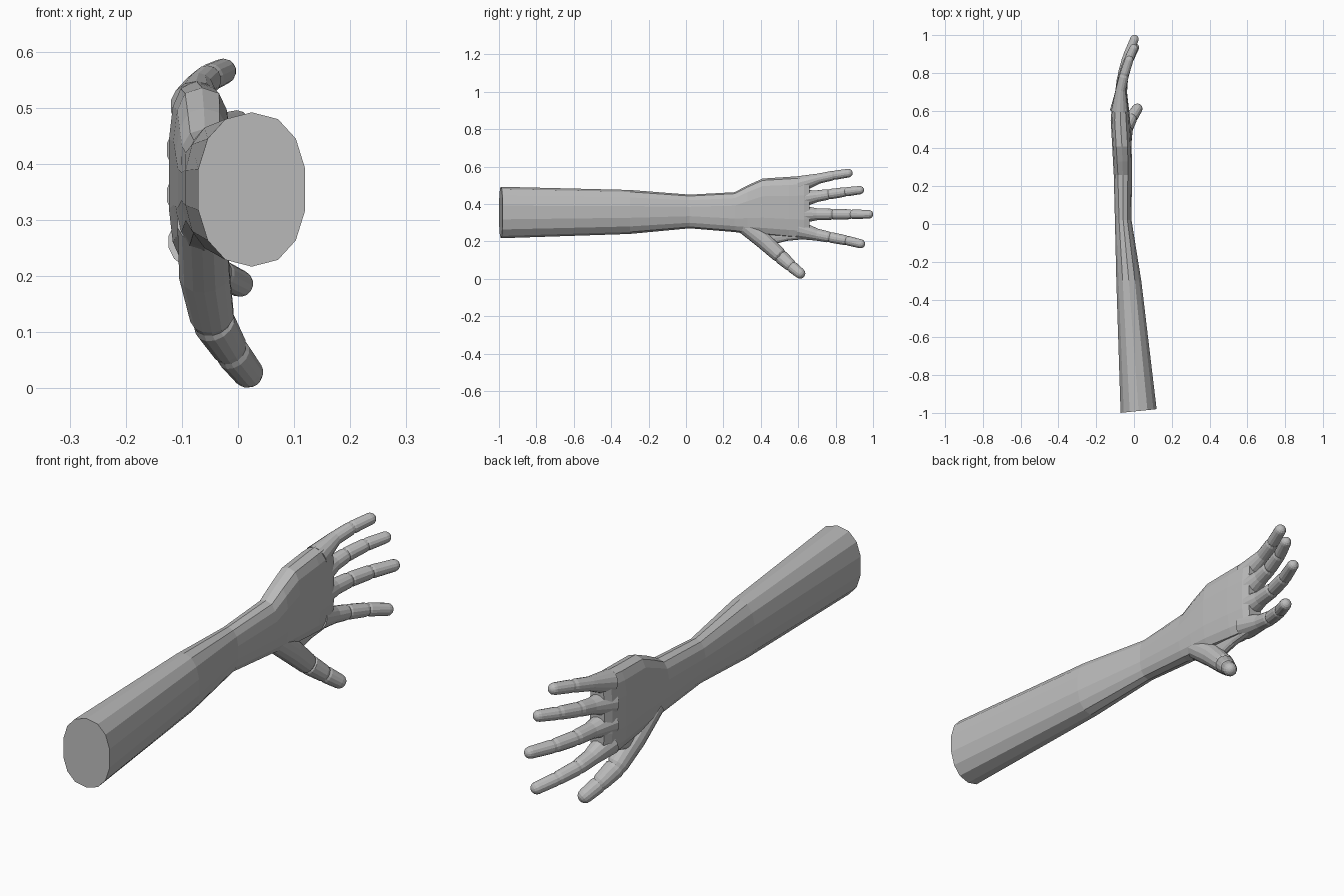
import bpy, bmesh, math
from mathutils import Vector

if "Cube" in bpy.data.objects:
    bpy.data.objects.remove(bpy.data.objects["Cube"])

grey = bpy.data.materials.new("plain_grey")
grey.diffuse_color = (0.5, 0.5, 0.5, 1)
grey.use_nodes = True
grey.node_tree.nodes["Principled BSDF"].inputs["Base Color"].default_value = grey.diffuse_color


def loft(name, rings):
    """Skin equal-length rings of points and cap both ends."""
    bm = bmesh.new()
    loops = [[bm.verts.new(p) for p in ring] for ring in rings]
    n = len(loops[0])
    for a, b in zip(loops, loops[1:]):
        for i in range(n):
            j = (i + 1) % n
            bm.faces.new((a[i], a[j], b[j], b[i]))
    bm.faces.new(loops[0])
    bm.faces.new(loops[-1])
    bmesh.ops.recalc_face_normals(bm, faces=bm.faces)
    mesh = bpy.data.meshes.new(name)
    bm.to_mesh(mesh)
    bm.free()
    mesh.materials.append(grey)
    obj = bpy.data.objects.new(name, mesh)
    bpy.context.collection.objects.link(obj)


def section(y, x0, x1, z0, z1, power, tilt=0.0):
    """14-sided rounded cross-section; a lower power is boxier."""
    pts = []
    for k in range(14):
        a = 2 * math.pi * k / 14
        s, c = math.sin(a), math.cos(a)
        s = math.copysign(abs(s) ** power, s)
        c = math.copysign(abs(c) ** power, c)
        x = (x0 + x1) / 2 + s * (x1 - x0) / 2
        pts.append((x, y + tilt * s, (z0 + z1) / 2 + c * (z1 - z0) / 2))
    return pts


def digit(name, path, sides=14):
    """Jointed finger: path of (x, y, z, radius), first point buried in the palm."""
    pts = [Vector(p[:3]) for p in path]
    rad = [p[3] for p in path]
    rings = []

    def ring(centre, direction, r):
        d = direction.normalized()
        u = d.cross(Vector((1, 0, 0))).normalized()
        v = d.cross(u)
        rings.append([centre + r * (math.cos(t) * u + math.sin(t) * v)
                      for t in (2 * math.pi * k / sides for k in range(sides))])

    last = len(pts) - 1
    ring(pts[0], pts[1] - pts[0], rad[0])
    for i in range(1, last):
        d0, d1 = pts[i] - pts[i - 1], pts[i + 1] - pts[i]
        if i == 1:                      # smooth flare out of the palm
            ring(pts[i], d0.normalized() + d1.normalized(), rad[i])
            continue
        # pinched crease between two bulging phalanges
        ring(pts[i] - d0.normalized() * 0.012, d0, rad[i] * 1.02)
        ring(pts[i], d0.normalized() + d1.normalized(), rad[i] * 0.90)
        ring(pts[i] + d1.normalized() * 0.010, d1, rad[i] * 0.98)
    d = (pts[last] - pts[last - 1]).normalized()
    for a in (0, 25, 48, 68, 82):       # rounded tip
        a = math.radians(a)
        ring(pts[last] + d * rad[last] * math.sin(a), d, rad[last] * math.cos(a))
    loft(name, rings)


# forearm, wrist and palm: y, x range, z range, roundness, end tilt
loft("forearm_and_palm", [section(*s) for s in (
    (-0.99, -0.073, 0.122, 0.217, 0.492, 0.88, 0.01),
    (-0.30, -0.095, 0.040, 0.240, 0.475, 0.88),
    (0.02, -0.102, -0.012, 0.270, 0.450, 0.85),
    (0.26, -0.108, -0.010, 0.250, 0.463, 0.75),
    (0.33, -0.112, -0.010, 0.240, 0.500, 0.70),
    (0.41, -0.116, -0.012, 0.232, 0.536, 0.65),
    (0.55, -0.124, -0.020, 0.218, 0.545, 0.65),
    (0.63, -0.117, -0.028, 0.212, 0.550, 0.65),
    (0.66, -0.102, -0.038, 0.222, 0.545, 0.65),
)])

# four fingers, curling slightly towards the palm side
digit("little_finger", [(-0.075, 0.60, 0.503, 0.046), (-0.070, 0.71, 0.536, 0.027),
                        (-0.052, 0.79, 0.553, 0.025), (-0.026, 0.868, 0.565, 0.023)])
digit("ring_finger", [(-0.076, 0.60, 0.425, 0.052), (-0.068, 0.70, 0.442, 0.031),
                      (-0.060, 0.765, 0.452, 0.028), (-0.035, 0.855, 0.465, 0.025),
                      (-0.002, 0.930, 0.474, 0.022)])
digit("middle_finger", [(-0.076, 0.60, 0.345, 0.052), (-0.068, 0.70, 0.345, 0.032),
                        (-0.060, 0.785, 0.345, 0.029), (-0.035, 0.885, 0.345, 0.026),
                        (0.002, 0.978, 0.345, 0.023)])
digit("index_finger", [(-0.075, 0.60, 0.262, 0.050), (-0.068, 0.70, 0.236, 0.032),
                       (-0.060, 0.770, 0.222, 0.029), (-0.033, 0.860, 0.205, 0.026),
                       (0.003, 0.934, 0.187, 0.024)])

# thumb, splayed downwards
digit("thumb", [(-0.064, 0.30, 0.295, 0.045), (-0.060, 0.415, 0.205, 0.046),
                (-0.045, 0.505, 0.120, 0.039), (-0.012, 0.565, 0.066, 0.032),
                (0.017, 0.610, 0.029, 0.028)])

# skin web between thumb and index finger
loft("thumb_web", [section(y, -0.085, -0.045, z, 0.28, 0.8) for y, z in (
    (0.40, 0.19), (0.47, 0.185), (0.54, 0.203), (0.66, 0.215))])
